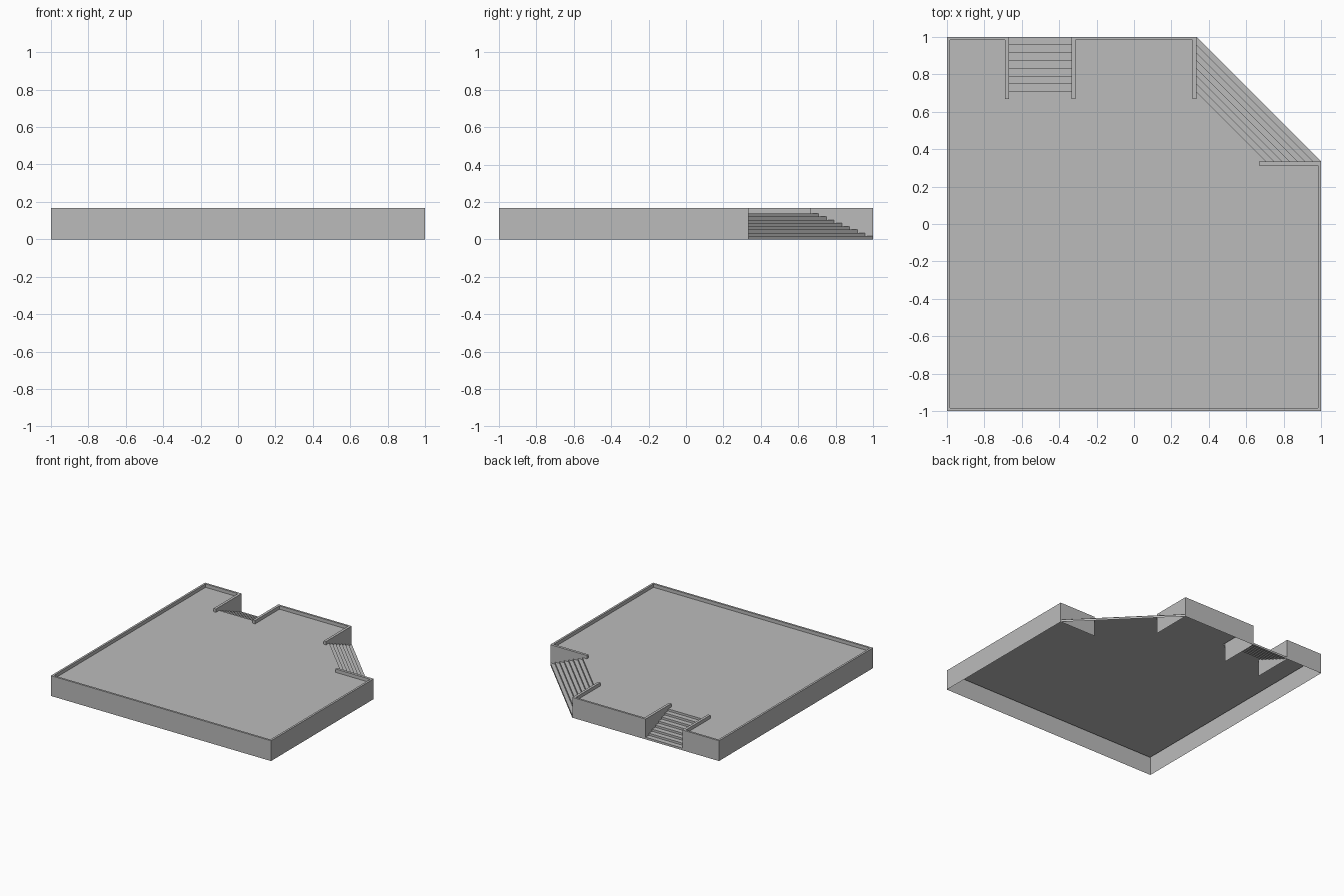
import bpy
import bmesh
from mathutils import Vector

cube = bpy.data.objects.get("Cube")
if cube:
    bpy.data.objects.remove(cube, do_unlink=True)

TOP, FLOOR = 1 / 6, 0.139      # parapet top and deck level
A, B = 1 / 3, 2 / 3            # grid of the stair openings
LIP, CHEEK = 0.0167, 0.0215    # parapet and stair cheek widths
STEPS, TREAD = 8, 1 / 24
STAIR_TOP = 1 - (STEPS - 1) * TREAD

grey = bpy.data.materials.new("concrete_grey")
grey.use_nodes = True
color = (0.5, 0.5, 0.5, 1)
grey.diffuse_color = color
grey.node_tree.nodes["Principled BSDF"].inputs["Base Color"].default_value = color


def make_object(name, polygons):
    bm = bmesh.new()
    for poly in polygons:
        bm.faces.new([bm.verts.new(p) for p in poly])
    bmesh.ops.remove_doubles(bm, verts=bm.verts, dist=1e-5)
    mesh = bpy.data.meshes.new(name)
    bm.to_mesh(mesh)
    bm.free()
    mesh.materials.append(grey)
    obj = bpy.data.objects.new(name, mesh)
    bpy.context.collection.objects.link(obj)


def at(p, z):
    return (p[0], p[1], z)


def upright(p, q, low, high):
    return [at(p, low), at(q, low), at(q, high), at(p, high)]


def inset_path(path):
    """Offset an axis-aligned clockwise path inward; its end runs are cheeks."""
    pts = [Vector(p) for p in path]
    shifts = []
    for i, (p, q) in enumerate(zip(pts, pts[1:])):
        d = (q - p).normalized()
        width = CHEEK if i in (0, len(pts) - 2) else LIP
        shifts.append(Vector((d.y, -d.x)) * width)
    result = [pts[0] + shifts[0]]
    result += [p + s + t for p, s, t in zip(pts[1:], shifts, shifts[1:])]
    return result + [pts[-1] + shifts[-1]]


def parapet(name, outer):
    """Hollow wall: outer face, flat top, inner face and end caps."""
    inner = inset_path(outer)
    polys = []
    for i in range(len(outer) - 1):
        p, q, r, s = outer[i], outer[i + 1], inner[i + 1], inner[i]
        polys.append(upright(q, p, 0, TOP))
        polys.append([at(s, TOP), at(r, TOP), at(q, TOP), at(p, TOP)])
        polys.append(upright(s, r, FLOOR, TOP))
    polys.append(upright(outer[0], inner[0], FLOOR, TOP))
    polys.append(upright(inner[-1], outer[-1], FLOOR, TOP))
    make_object(name, polys)
    return inner


def stairs(name, ends):
    """Risers and treads; ends(t) gives both ends of the nosing at depth t."""
    polys = []
    rise = FLOOR / STEPS
    for k in range(STEPS):
        p, q = ends(1 - k * TREAD)
        z = (k + 1) * rise
        polys.append(upright(q, p, z - rise, z))
        if k < STEPS - 1:
            r, s = ends(1 - (k + 1) * TREAD)
            polys.append([at(r, z), at(s, z), at(q, z), at(p, z)])
    make_object(name, polys)


# Perimeter walls, split by the two stair openings
back = [(-A, B), (-A, 1), (A, 1), (A, B)]
main = [(B, A), (1, A), (1, -1), (-1, -1), (-1, 1), (-B, 1), (-B, B)]
back_inner = parapet("back_parapet", back)
main_inner = parapet("main_parapet", main)

# Deck between the walls and the top risers
deck = [main[0]] + main_inner + [main[-1], (-B, STAIR_TOP), (-A, STAIR_TOP), back[0]]
deck += back_inner + [back[-1], (A, STAIR_TOP), (STAIR_TOP, A)]
make_object("deck", [[at(p, FLOOR) for p in reversed(deck)]])

# Straight stair in the back wall, diagonal stair across the corner
stairs("straight_stair", lambda t: ((-B, t), (-A, t)))
stairs("corner_stair", lambda t: ((A, t), (t, A)))
